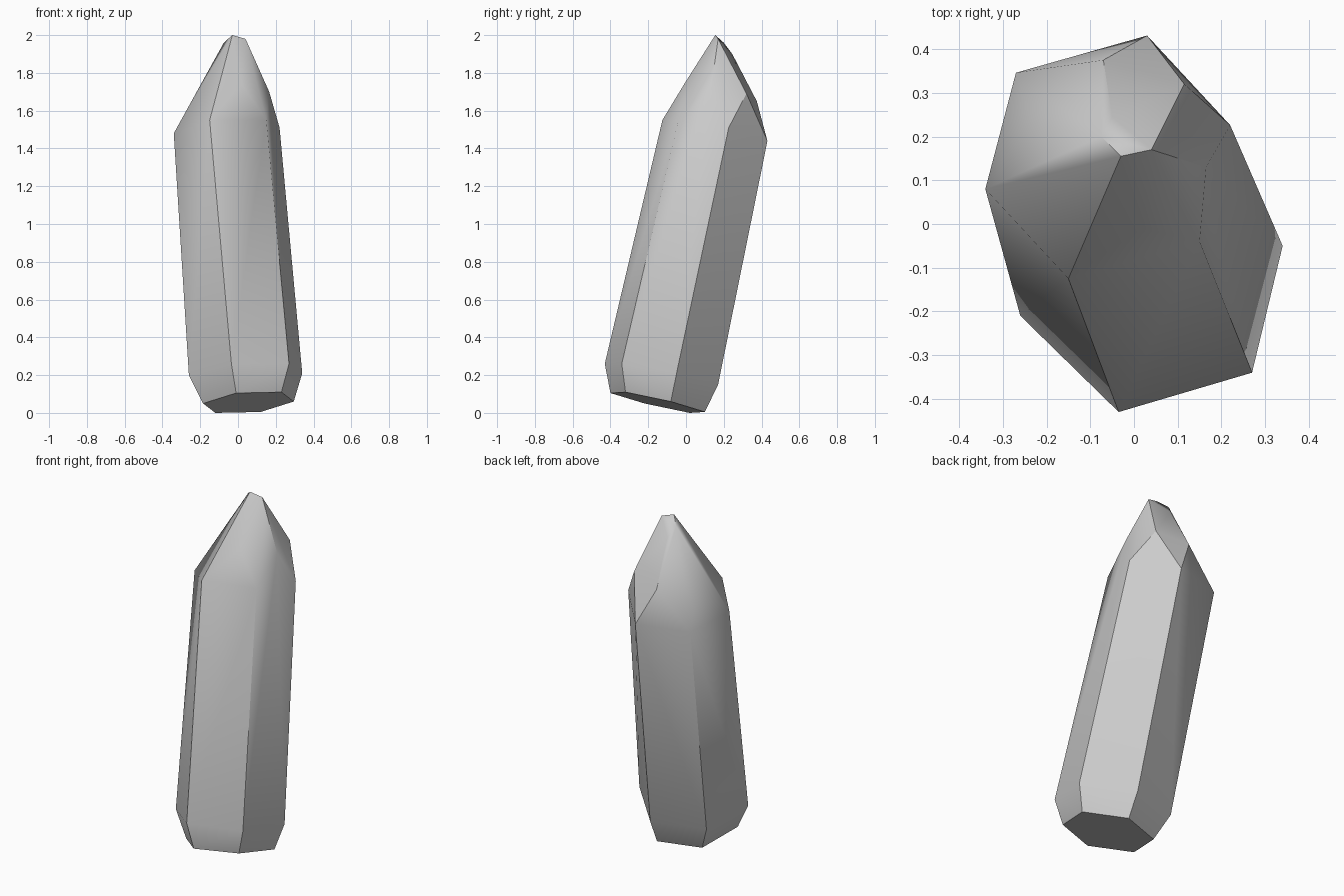
import bpy
import bmesh
import math
from mathutils import Vector

# Remove the default cube only
default_cube = bpy.data.objects.get("Cube")
if default_cube:
    bpy.data.objects.remove(default_cube, do_unlink=True)


def make_material(name, colour):
    material = bpy.data.materials.new(name)
    material.use_nodes = True
    material.diffuse_color = colour
    shader = next(n for n in material.node_tree.nodes if n.type == "BSDF_PRINCIPLED")
    shader.inputs["Base Color"].default_value = colour
    return material


def hexagon(centre, corners):
    """Six corners: three given ones and their mirror images through the centre."""
    centre = Vector(centre)
    corners = [Vector(corner) for corner in corners]
    return corners + [2 * centre - corner for corner in corners]


# Leaning six-sided shaft: cut base, lower shoulder, upper shoulder
base_ring = hexagon((.055, -.15, .055),
                    [(-.185, -.22, .05), (-.01, -.4, .105), (.23, -.32, .11)])
lower_shoulder = hexagon((.04, -.13, .205),
                         [(-.26, -.21, .2), (-.035, -.43, .26), (.27, -.34, .26)])
upper_shoulder = hexagon((-.06, .153, 1.495),
                         [(-.34, .08, 1.48), (-.15, -.125, 1.55), (.15, -.04, 1.55)])

# Facet corners of the pointed end, one above each side of the shaft
facet_corners = [Vector(p) for p in (
    (-.17, .05, 1.7), (.02, -.01, 1.74), (.165, .13, 1.7),
    (.115, .32, 1.69), (-.07, .375, 1.65), (-.235, .23, 1.63))]

# Small chisel-shaped tip and the ridges that run up to it
tip_corners = [Vector(p) for p in (
    (-.03, .155, 2), (.04, .17, 1.98), (-.075, .2, 1.96),
    (-.05, .245, 1.9), (-.095, .02, 1.75), (.115, .02, 1.68))]

# Wrap all the corners in one closed faceted body
bm = bmesh.new()
for point in base_ring + lower_shoulder + upper_shoulder + facet_corners + tip_corners:
    bm.verts.new(point)
bmesh.ops.convex_hull(bm, input=list(bm.verts), use_existing_faces=False)
loose = [v for v in bm.verts if not v.link_faces]
bmesh.ops.delete(bm, geom=loose, context="VERTS")

# Merge the nearly flat triangles into clean facets
bmesh.ops.dissolve_limit(bm, angle_limit=math.radians(3),
                         verts=list(bm.verts), edges=list(bm.edges))
bmesh.ops.recalc_face_normals(bm, faces=list(bm.faces))

mesh = bpy.data.meshes.new("crystal_shard")
bm.to_mesh(mesh)
bm.free()
mesh.materials.append(make_material("crystal grey", (.6, .6, .6, 1)))
crystal = bpy.data.objects.new("crystal_shard", mesh)
bpy.context.collection.objects.link(crystal)

# Soft shading across the shallow bevels, crisp long edges
bpy.ops.object.select_all(action="DESELECT")
crystal.select_set(True)
bpy.context.view_layer.objects.active = crystal
bpy.ops.object.shade_smooth_by_angle(angle=math.radians(30))
